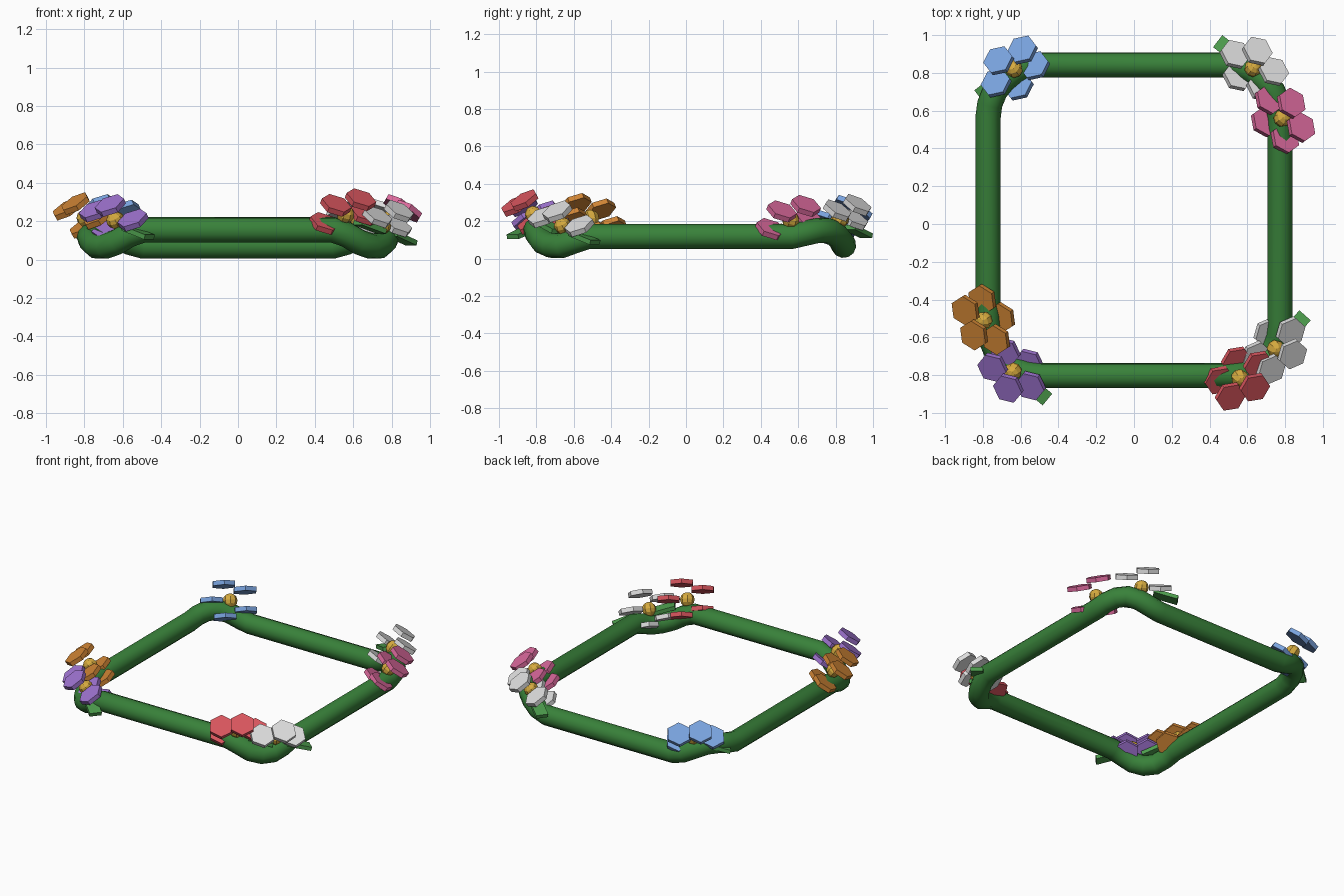
import bpy, bmesh, math
from mathutils import Vector, Matrix

if "Cube" in bpy.data.objects:
    bpy.data.objects.remove(bpy.data.objects["Cube"])


def material(name, rgb):
    m = bpy.data.materials.new(name)
    m.diffuse_color = (*rgb, 1)
    m.use_nodes = True
    m.node_tree.nodes["Principled BSDF"].inputs["Base Color"].default_value = m.diffuse_color
    return m


STEM = material("stem green", (0.04, 0.22, 0.042))
LEAF = material("leaf green", (0.075, 0.34, 0.075))
YELLOW = material("pollen yellow", (0.68, 0.41, 0.05))
PETAL = {
    "white": material("white", (0.72, 0.72, 0.72)),
    "red": material("red", (0.68, 0.09, 0.11)),
    "pink": material("pink", (0.7, 0.14, 0.33)),
    "purple": material("purple", (0.34, 0.17, 0.62)),
    "blue": material("blue", (0.19, 0.36, 0.72)),
    "orange": material("orange", (0.62, 0.23, 0.035)),
}


def mesh_object(name, bm, mat):
    me = bpy.data.meshes.new(name)
    bm.to_mesh(me)
    bm.free()
    me.materials.append(mat)
    ob = bpy.data.objects.new(name, me)
    bpy.context.collection.objects.link(ob)
    return ob


def frame(x, y, z, origin):
    """Matrix from three axes and an origin."""
    m = Matrix((x, y, z)).transposed().to_4x4()
    m.translation = origin
    return m


# Stem hoop: rounded rectangle whose corners dip at the front and hump at the back
R = 0.28
FRONT_Z = [0.118, 0.095, 0.070, 0.070, 0.090, 0.130, 0.155]
BACK_Z = [0.118, 0.135, 0.150, 0.150, 0.125, 0.090, 0.070]


def corner(sx, cy, sy, heights):
    """Quarter arc running from the side bar to the front or back bar."""
    pts = []
    for i, z in enumerate(heights):
        a = math.radians(15 * i)
        pts.append((sx * (0.493 + R * math.cos(a)), cy + sy * R * math.sin(a), z))
    return pts


path = (corner(1, 0.563, 1, BACK_Z) + corner(-1, 0.563, 1, BACK_Z)[::-1]
        + corner(-1, -0.523, -1, FRONT_Z) + corner(1, -0.523, -1, FRONT_Z)[::-1])
cu = bpy.data.curves.new("stem_hoop", "CURVE")
cu.dimensions = "3D"
cu.bevel_depth = 0.067
cu.bevel_resolution = 4
sp = cu.splines.new("POLY")
sp.points.add(len(path) - 1)
for p, co in zip(sp.points, path):
    p.co = (*co, 1)
sp.use_cyclic_u = True
cu.materials.append(STEM)
hoop = bpy.data.objects.new("stem_hoop", cu)
bpy.context.collection.objects.link(hoop)
bpy.context.view_layer.objects.active = hoop
hoop.select_set(True)
bpy.ops.object.convert(target="MESH")
bpy.ops.object.shade_smooth_by_angle(angle=math.radians(50))


# Flowers: a ring of five hexagonal petals, a pollen ball and one leaf
def flower(label, colour, x, y, z):
    c = Vector((x, y, z))
    up = Vector((0, 0, 1))
    out = Vector((x, y, 0)).normalized()
    tan = up.cross(out)
    tilt, lean = math.radians(42), math.radians(35)
    rise = out * math.cos(tilt) + up * math.sin(tilt)      # petal ring leans in
    n = out * math.sin(lean) + up * math.cos(lean)         # petals face outward
    bm = bmesh.new()
    for k in range(5):
        a = math.radians(72 * k)
        pos = c + 0.12 * (tan * math.cos(a) + rise * math.sin(a))
        bmesh.ops.create_cone(bm, cap_ends=True, segments=6, radius1=0.082,
                              radius2=0.082, depth=0.03,
                              matrix=frame(n.cross(tan), -tan, n, pos)
                              @ Matrix.Rotation(math.radians(90), 4, "Z"))
    bmesh.ops.recalc_face_normals(bm, faces=bm.faces)
    mesh_object(label + "_petals", bm, PETAL[colour])

    bm = bmesh.new()
    bmesh.ops.create_uvsphere(bm, u_segments=8, v_segments=6, radius=0.047,
                              matrix=frame(tan, n.cross(tan), n, c))
    mesh_object(label + "_centre", bm, YELLOW)

    # Leaf: thin slab running along the stem and drooping
    d = math.radians(17)
    along = tan * math.cos(d) - up * math.sin(d)
    pos = c + tan * 0.155 - up * 0.065
    bm = bmesh.new()
    bmesh.ops.create_cube(bm, size=1, matrix=frame(along, -out, along.cross(-out), pos)
                          @ Matrix.Diagonal((0.16, 0.08, 0.026, 1)))
    mesh_object(label + "_leaf", bm, LEAF)


for label, colour, x, y, z in [
    ("blue_flower", "blue", -0.635, 0.82, 0.205),
    ("back_white_flower", "white", 0.63, 0.825, 0.21),
    ("pink_flower", "pink", 0.785, 0.56, 0.205),
    ("front_white_flower", "white", 0.75, -0.66, 0.175),
    ("red_flower", "red", 0.56, -0.815, 0.235),
    ("purple_flower", "purple", -0.64, -0.78, 0.205),
    ("orange_flower", "orange", -0.795, -0.51, 0.215),
]:
    flower(label, colour, x, y, z)
